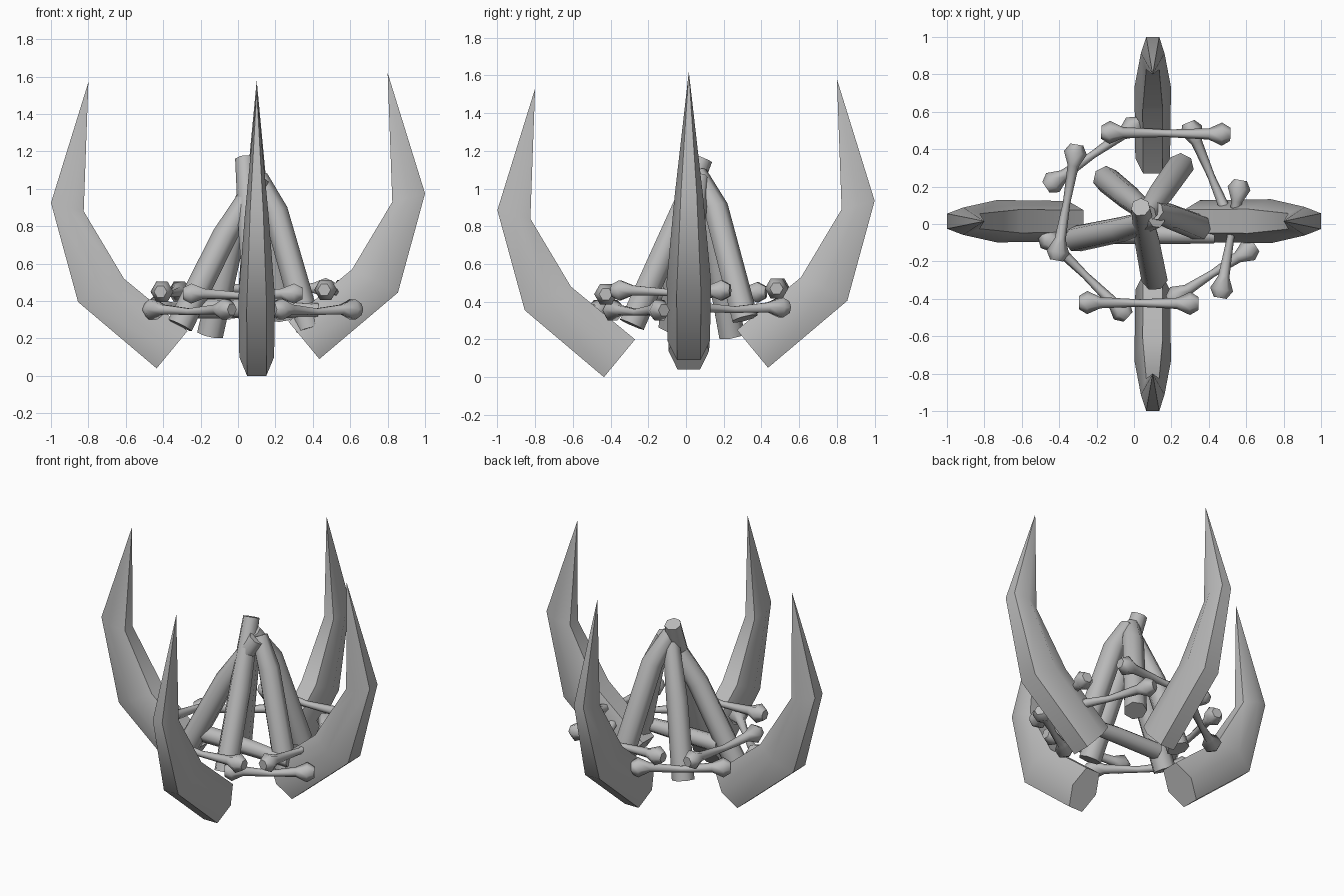
import bpy, bmesh, math
from mathutils import Vector

if "Cube" in bpy.data.objects:
    bpy.data.objects.remove(bpy.data.objects["Cube"])

grey = bpy.data.materials.new("plain grey")
grey.diffuse_color = (0.5, 0.5, 0.5, 1)
grey.use_nodes = True
grey.node_tree.nodes["Principled BSDF"].inputs["Base Color"].default_value = grey.diffuse_color


def loft(name, rings, tip=None):
    """Skin a list of vertex rings, capped at the ends or closed to a point."""
    bm = bmesh.new()
    loops = [[bm.verts.new(p) for p in ring] for ring in rings]
    n = len(rings[0])
    for a, b in zip(loops, loops[1:]):
        for i in range(n):
            j = (i + 1) % n
            bm.faces.new((a[i], a[j], b[j], b[i]))
    bm.faces.new(loops[0][::-1])
    if tip is None:
        bm.faces.new(loops[-1])
    else:
        t = bm.verts.new(tip)
        for i in range(n):
            bm.faces.new((loops[-1][i], loops[-1][(i + 1) % n], t))
    bmesh.ops.recalc_face_normals(bm, faces=bm.faces)
    mesh = bpy.data.meshes.new(name)
    bm.to_mesh(mesh)
    bm.free()
    mesh.materials.append(grey)
    ob = bpy.data.objects.new(name, mesh)
    bpy.context.collection.objects.link(ob)
    bpy.ops.object.select_all(action='DESELECT')
    ob.select_set(True)
    bpy.context.view_layer.objects.active = ob
    bpy.ops.object.shade_smooth_by_angle(angle=math.radians(62))
    return ob


def tube(name, points, radii, sides=6):
    """Round-section tube along a path."""
    pts = [Vector(p) for p in points]
    rings = []
    for i, p in enumerate(pts):
        d = (pts[min(i + 1, len(pts) - 1)] - pts[max(i - 1, 0)]).normalized()
        ref = Vector((0, 0, 1)) if abs(d.z) < 0.7 else Vector((1, 0, 0))
        u = d.cross(ref).normalized()
        v = d.cross(u)
        rings.append([p + radii[i] * (u * math.cos(a) + v * math.sin(a))
                      for a in (2 * math.pi * k / sides for k in range(sides))])
    return loft(name, rings)


# Tusks: outer and inner edge of each section (distance out, height), half width
SECTIONS = [((0.435, 0.0), (0.27, 0.20), 0.10),
            ((0.855, 0.355), (0.61, 0.48), 0.105),
            ((1.0, 0.885), (0.825, 0.84), 0.068)]
TIP = (0.80, 1.53)


def tusk(name, direction, side_offset, lift, widen):
    out = Vector(direction)
    side = Vector((abs(out.y), abs(out.x), 0))
    place = lambda r, s, z: out * r + side * (side_offset + s) + Vector((0, 0, z + lift))
    rings = []
    for (ro, zo), (ri, zi), hw in SECTIONS:
        hw *= widen
        rm, zm, f = (ro + ri) / 2, (zo + zi) / 2, hw * 0.55
        rings.append([place(ro, -f, zo), place(ro, f, zo), place(rm, hw, zm),
                      place(ri, f, zi), place(ri, -f, zi), place(rm, -hw, zm)])
    loft(name, rings, place(TIP[0], 0, TIP[1]))


tusk("front_tusk", (0, -1, 0), 0.10, 0.0, 0.93)
tusk("left_tusk", (-1, 0, 0), 0.015, 0.04, 1.08)
tusk("back_tusk", (0, 1, 0), 0.10, 0.05, 0.93)
tusk("right_tusk", (1, 0, 0), 0.015, 0.09, 1.12)

# Stacked logs leaning together, and one lying across
LOGS = {
    "left_log": [(-0.31, -0.08, 0.27), (-0.07, -0.03, 0.75), (0.12, 0.03, 1.06)],
    "back_left_log": [(-0.15, 0.24, 0.22), (-0.04, 0.15, 0.7), (0.07, 0.06, 1.04)],
    "back_right_log": [(0.25, 0.31, 0.31), (0.14, 0.155, 0.90), (0.07, 0.06, 1.08)],
    "front_log": [(0.11, -0.29, 0.28), (0.07, -0.08, 0.75), (0.035, 0.09, 1.16)],
    "right_log": [(0.38, -0.03, 0.25), (0.20, 0.04, 0.88), (0.11, 0.07, 1.06)],
    "lying_log": [(-0.22, -0.05, 0.36), (0.10, -0.055, 0.36), (0.43, -0.065, 0.35)],
}
for name, pts in LOGS.items():
    r = 0.055 if name == "lying_log" else 0.072
    tube(name, pts, [r, r * 0.95, r * 0.72], 7)

# Ring of bones, alternately low and high
BONES = [((-0.45, 0.21), (0.01, 0.53), 0.37), ((-0.15, 0.49), (0.49, 0.48), 0.47),
         ((0.30, 0.52), (0.525, -0.01), 0.37), ((0.565, 0.21), (0.465, -0.37), 0.46),
         ((0.63, -0.13), (0.21, -0.40), 0.355), ((0.32, -0.425), (-0.27, -0.42), 0.44),
         ((-0.05, -0.48), (-0.47, -0.07), 0.355), ((-0.41, -0.17), (-0.31, 0.40), 0.45)]
PROFILE = [(0.0, 0.035), (0.045, 0.062), (0.115, 0.030)]   # knob: distance in, radius
for i, (a, b, z) in enumerate(BONES):
    a, b = Vector((*a, z)), Vector((*b, z))
    d = (b - a).normalized()
    # small knob overshoot so the ends reach their full length
    a, b = a - d * 0.025, b + d * 0.025
    mid = (a + b) / 2 - Vector((0, 0, 0.012))
    pts = [a + d * t for t, _ in PROFILE] + [mid] + [b - d * t for t, _ in PROFILE[::-1]]
    rad = [r for _, r in PROFILE] + [0.020] + [r for _, r in PROFILE[::-1]]
    tube(f"bone_{i + 1}", pts, rad, 6)
